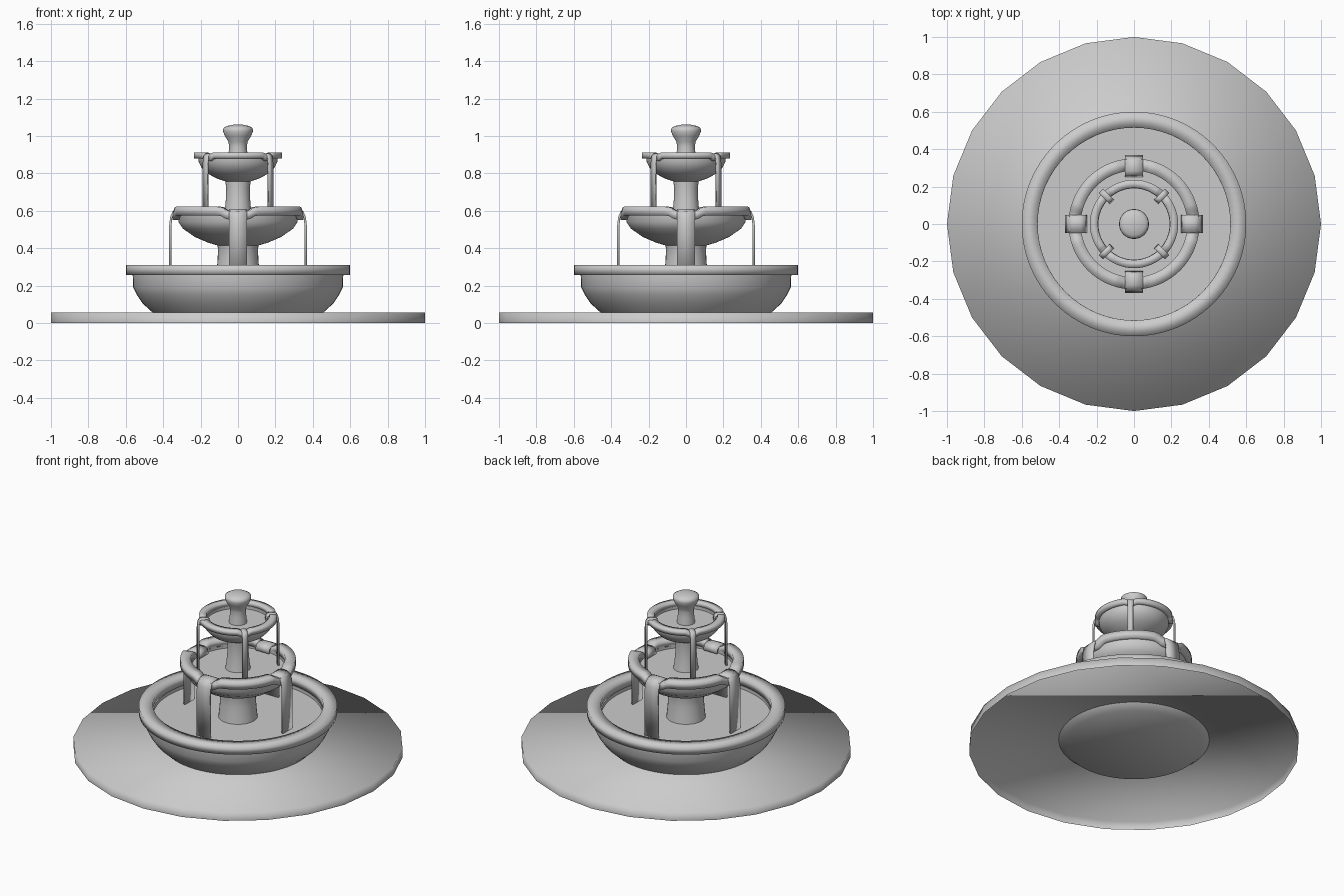
import bpy
import bmesh
from math import sin, cos, pi, radians

if "Cube" in bpy.data.objects:
    bpy.data.objects.remove(bpy.data.objects["Cube"])


def finish(name, bm, angle):
    bmesh.ops.remove_doubles(bm, verts=bm.verts, dist=1e-5)
    bmesh.ops.recalc_face_normals(bm, faces=bm.faces)
    me = bpy.data.meshes.new(name)
    bm.to_mesh(me)
    bm.free()
    ob = bpy.data.objects.new(name, me)
    bpy.context.collection.objects.link(ob)
    bpy.ops.object.select_all(action='DESELECT')
    bpy.context.view_layer.objects.active = ob
    ob.select_set(True)
    bpy.ops.object.shade_smooth_by_angle(angle=radians(angle))
    return ob


def lathe(name, profile, segs=64, closed=False, angle=60, drop=lambda a: 0.0):
    """Revolve (radius, z) points; drop(angle) lowers the ring locally."""
    bm = bmesh.new()
    rings = []
    for i in range(segs):
        a = 2 * pi * i / segs
        rings.append([bm.verts.new((r * cos(a), r * sin(a), z - drop(a))) for r, z in profile])
    n = len(profile)
    for i in range(segs):
        p, q = rings[i], rings[(i + 1) % segs]
        for j in range(n if closed else n - 1):
            k = (j + 1) % n
            bm.faces.new((p[j], q[j], q[k], p[k]))
    return finish(name, bm, angle)


def rim(name, r0, r1, z0, z1, **kw):
    return lathe(name, [(r0, z0), (r1, z0), (r1, z1), (r0, z1)], 96, True, 120, **kw)


def disc(name, r, z, segs=64):
    bm = bmesh.new()
    bm.faces.new([bm.verts.new((r * cos(2 * pi * i / segs), r * sin(2 * pi * i / segs), z))
                  for i in range(segs)])
    return finish(name, bm, 30)


def notches(start, flat, end, depth):
    """Four sloped dips around a rim, angles in degrees."""
    def drop(a):
        d = abs((a * 180 / pi - start + 45) % 90 - 45)
        return depth * min(1, max(0, (end - d) / (end - flat)))
    return drop


def spouts(name, path, width, start, thick):
    """Four sheets of falling water following a (radius, z) path."""
    for n in range(4):
        a = radians(start + 90 * n)
        bm = bmesh.new()
        rows = []
        for r, z in path:
            rows.append([bm.verts.new((r * cos(a) - s * sin(a), r * sin(a) + s * cos(a), z))
                         for s in (-width / 2, width / 2)])
        for p, q in zip(rows, rows[1:]):
            bm.faces.new((p[0], p[1], q[1], q[0]))
        ob = finish(f"{name}_{n + 1}", bm, 50)
        mod = ob.modifiers.new("thickness", 'SOLIDIFY')
        mod.thickness = thick
        mod.offset = 0


# Ground slab, 24 sided, open underneath
bm = bmesh.new()
bot, top = [[bm.verts.new((cos(pi * i / 12), sin(pi * i / 12), z)) for i in range(24)]
            for z in (0, 0.056)]
for i in range(24):
    j = (i + 1) % 24
    bm.faces.new((bot[i], bot[j], top[j], top[i]))
bm.faces.new(top)
finish("ground_slab", bm, 120)

# Lower basin
lathe("lower_basin", [(0, .02), (.415, .02), (.455, .055), (.51, .105), (.54, .15), (.56, .19),
                      (.563, .257), (.515, .257), (.515, .225)])
rim("lower_rim", .515, .6, .257, .31)
disc("lower_water", .516, .235)

# Lower pillar
lathe("lower_pillar", [(.12, .225), (.114, .28), (.109, .34), (.107, .40), (.115, .43)], 32)

# Middle bowl with notched rim
lathe("middle_bowl", [(.10, .412), (.16, .43), (.23, .46), (.295, .505), (.318, .54),
                      (.32, .585), (.285, .585), (.285, .55)],
      96, drop=lambda a: 0.0)
rim("middle_rim", .285, .35, .575, .622, drop=notches(0, 9, 16, .024))
disc("middle_water", .286, .56)

# Upper pillar
lathe("upper_pillar", [(.078, .55), (.07, .60), (.065, .66), (.063, .72), (.07, .78)], 32)

# Top bowl with notched rim
lathe("top_bowl", [(.06, .755), (.11, .772), (.165, .80), (.195, .83), (.21, .86),
                   (.212, .885), (.19, .885), (.19, .85)])
rim("top_rim", .192, .236, .88, .912, drop=notches(45, 5, 8.5, .014))
disc("top_water", .193, .865)

# Finial
lathe("finial", [(.055, .86), (.05, .91), (.047, .945), (.052, .97), (.07, 1.0), (.08, 1.025),
                 (.078, 1.043), (.06, 1.053), (.03, 1.06), (0, 1.062)], 32)

# Falling water
spouts("middle_spout", [(.258, .565), (.266, .595), (.285, .604), (.325, .603), (.345, .592),
                        (.357, .565), (.362, .52), (.362, .23)], .098, 0, .012)
spouts("top_spout", [(.172, .868), (.178, .893), (.19, .901), (.225, .901), (.238, .893),
                     (.244, .87), (.246, .84), (.246, .555)], .034, 45, .01)
